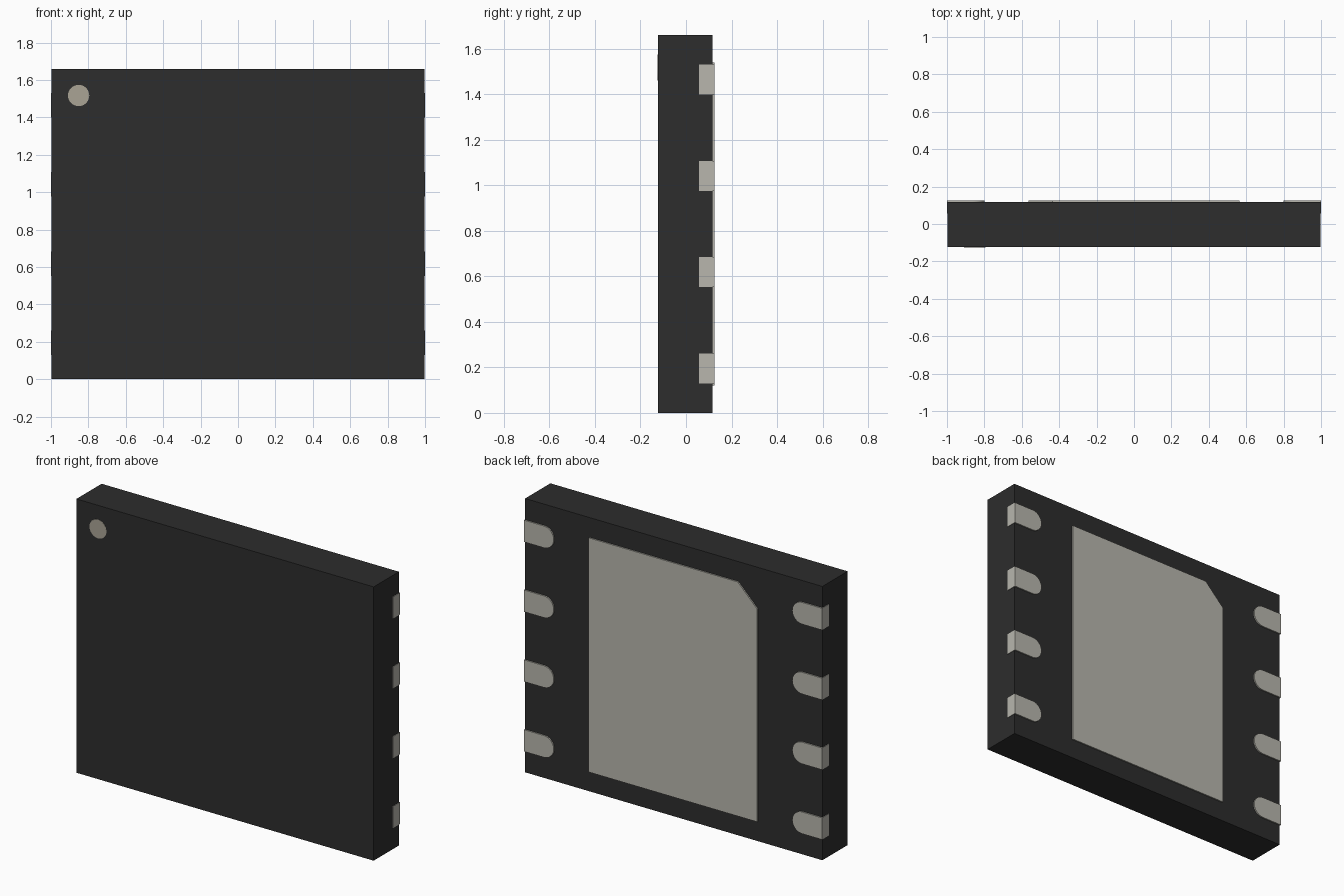
import bpy, bmesh, math

if "Cube" in bpy.data.objects:
    bpy.data.objects.remove(bpy.data.objects["Cube"])


def material(name, color):
    m = bpy.data.materials.new(name)
    m.diffuse_color = (*color, 1)
    m.use_nodes = True
    m.node_tree.nodes["Principled BSDF"].inputs["Base Color"].default_value = m.diffuse_color
    return m


def prism(name, outline, y0, y1, mat):
    """Extrude a closed (x, z) outline from y0 to y1."""
    bm = bmesh.new()
    base = bm.faces.new([bm.verts.new((x, y0, z)) for x, z in outline])
    top = bmesh.ops.extrude_face_region(bm, geom=[base])["geom"]
    moved = [v for v in top if isinstance(v, bmesh.types.BMVert)]
    bmesh.ops.translate(bm, verts=moved, vec=(0, y1 - y0, 0))
    bmesh.ops.recalc_face_normals(bm, faces=bm.faces)
    mesh = bpy.data.meshes.new(name)
    bm.to_mesh(mesh)
    bm.free()
    obj = bpy.data.objects.new(name, mesh)
    bpy.context.collection.objects.link(obj)
    mesh.materials.append(mat)
    bpy.ops.object.select_all(action='DESELECT')
    obj.select_set(True)
    bpy.context.view_layer.objects.active = obj
    bpy.ops.object.shade_smooth_by_angle(angle=math.radians(30))
    return obj


def arc(cx, cz, r, a0, a1, n):
    steps = [math.radians(a0 + (a1 - a0) * i / n) for i in range(n + 1)]
    return [(cx + r * math.cos(a), cz + r * math.sin(a)) for a in steps]


plastic = material("black_plastic", (0.026, 0.026, 0.026))
metal = material("tinned_metal", (0.48, 0.47, 0.42))
ink = material("marker_ink", (0.40, 0.37, 0.30))

HEIGHT, MID = 1.66, 0.83
BACK = 0.125

# Moulded body
prism("body", [(-0.997, 0), (0.997, 0), (0.997, HEIGHT), (-0.997, HEIGHT)],
      -0.124, 0.117, plastic)

# Central thermal pad with one clipped corner
w, h, c = 0.565, 0.71, 0.13
prism("thermal_pad", [(-w, MID - h), (w, MID - h), (w, MID + h),
                      (-w + c, MID + h), (-w, MID + h - c)],
      0.10, BACK, metal)

# Four round-ended contacts along each side
r = 0.066
for side, sign in (("right", 1), ("left", -1)):
    for i in range(4):
        z = MID + (i - 1.5) * 0.4235
        shape = [(1.0, z - r), (1.0, z + r)] + arc(0.80 + r, z, r, 90, 270, 16)
        prism(f"{side}_contact_{i + 1}", [(sign * x, zz) for x, zz in shape],
              0.057, BACK, metal)

# Round orientation marker on the front
prism("orientation_dot", arc(-0.852, 1.517, 0.057, 0, 348.75, 31),
      -0.125, -0.11, ink)
